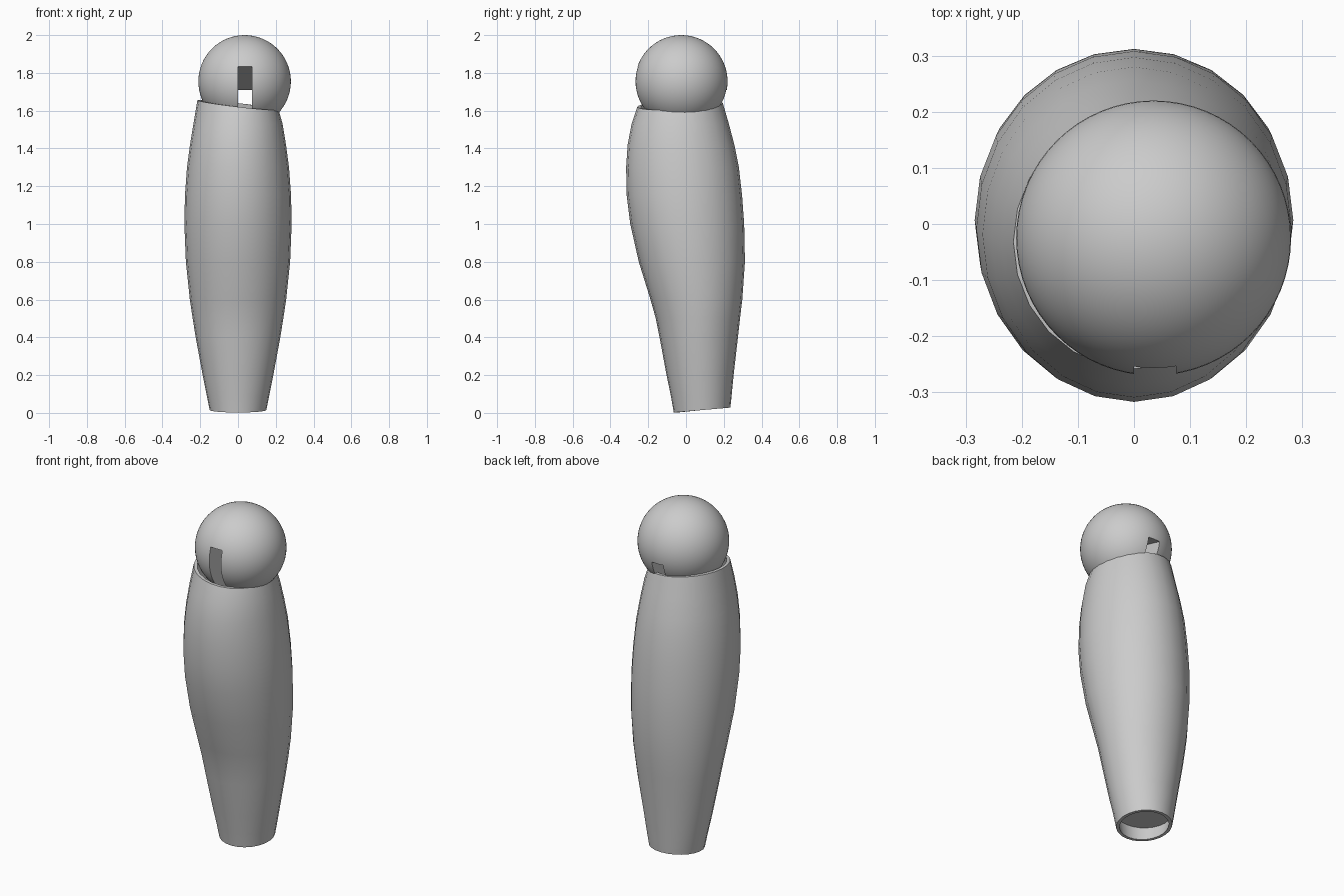
import bpy, bmesh, math

SIDES = 24
WALL = 0.018
BALL_CENTRE = (0.035, -0.025, 1.755)
BALL_RADIUS = 0.245

default = bpy.data.objects.get("Cube")
if default:
    bpy.data.objects.remove(default, do_unlink=True)

grey = bpy.data.materials.new("plain grey")
grey.use_nodes = True
grey.diffuse_color = (0.6, 0.6, 0.6, 1)
grey.node_tree.nodes["Principled BSDF"].inputs["Base Color"].default_value = (0.6, 0.6, 0.6, 1)


def make_object(name, bm):
    bmesh.ops.recalc_face_normals(bm, faces=bm.faces[:])
    mesh = bpy.data.meshes.new(name)
    bm.to_mesh(mesh)
    bm.free()
    mesh.materials.append(grey)
    obj = bpy.data.objects.new(name, mesh)
    bpy.context.scene.collection.objects.link(obj)
    return obj


def activate(obj):
    bpy.ops.object.select_all(action='DESELECT')
    obj.select_set(True)
    bpy.context.view_layer.objects.active = obj


def smooth(obj, degrees):
    activate(obj)
    bpy.ops.object.shade_smooth_by_angle(angle=math.radians(degrees))


# Limb sections: height, half width, front y, back y
SECTIONS = [
    (0.015, 0.150, -0.065, 0.235),
    (0.085, 0.164, -0.079, 0.241),
    (0.20, 0.187, -0.103, 0.252),
    (0.40, 0.224, -0.140, 0.275),
    (0.50, 0.240, -0.160, 0.286),
    (0.60, 0.255, -0.188, 0.298),
    (0.80, 0.276, -0.250, 0.312),
    (1.00, 0.284, -0.295, 0.308),
    (1.15, 0.281, -0.314, 0.297),
    (1.30, 0.270, -0.317, 0.280),
    (1.42, 0.254, -0.309, 0.256),
    (1.53, 0.236, -0.288, 0.227),
    (1.63, 0.215, -0.258, 0.195),
]


def add_ring(bm, index, inset):
    z, half, front, back = SECTIONS[index]
    middle, depth = (front + back) / 2, (back - front) / 2
    ring = []
    for i in range(SIDES):
        a = math.tau * i / SIDES
        c, s = math.cos(a), math.sin(a)
        tilt = 0
        if index == 0:
            tilt = 0.013 * s
        elif index == len(SECTIONS) - 1:
            tilt = -0.025 * c + 0.010 * s
        ring.append(bm.verts.new(((half - inset) * c,
                                  middle + (depth - inset) * s, z + tilt)))
    return ring


# Limb shell: outer wall, inner wall and rims, with a recessed end plate
bm = bmesh.new()
order = range(len(SECTIONS))
outer = [add_ring(bm, i, 0) for i in order]
inner = [add_ring(bm, i, WALL) for i in order]
loop = outer + inner[::-1]
for n, ring in enumerate(loop):
    following = loop[(n + 1) % len(loop)]
    for i in range(SIDES):
        j = (i + 1) % SIDES
        bm.faces.new((ring[i], ring[j], following[j], following[i]))
shell = make_object("limb_shell", bm)
smooth(shell, 40)

bm = bmesh.new()
bm.faces.new(add_ring(bm, 1, WALL)[::-1])
plate = bm.faces[:] if bm.faces else []
mesh = bpy.data.meshes.new("end_plate")
bm.to_mesh(mesh)
bm.free()
mesh.materials.append(grey)
bpy.context.scene.collection.objects.link(bpy.data.objects.new("end_plate", mesh))

# Ball joint
bm = bmesh.new()
bmesh.ops.create_uvsphere(bm, u_segments=64, v_segments=32, radius=BALL_RADIUS)
bmesh.ops.translate(bm, verts=bm.verts[:], vec=BALL_CENTRE)
ball = make_object("ball_joint", bm)

# Slot through the ball, with a roof sloping down to the back
bm = bmesh.new()
outline = [(-0.40, 1.40), (0.40, 1.40), (0.40, 1.661), (-0.40, 1.872)]
left, right = [[bm.verts.new((x, y, z)) for y, z in outline] for x in (0.0, 0.075)]
bm.faces.new(left)
bm.faces.new(right[::-1])
for i in range(4):
    j = (i + 1) % 4
    bm.faces.new((left[i], right[i], right[j], left[j]))
cutter = make_object("slot_cutter", bm)
cutter.hide_render = True

cut = ball.modifiers.new("slot", 'BOOLEAN')
cut.operation = 'DIFFERENCE'
cut.solver = 'EXACT'
cut.object = cutter
activate(ball)
bpy.ops.object.modifier_apply(modifier=cut.name)
bpy.data.objects.remove(cutter, do_unlink=True)
smooth(ball, 30)
